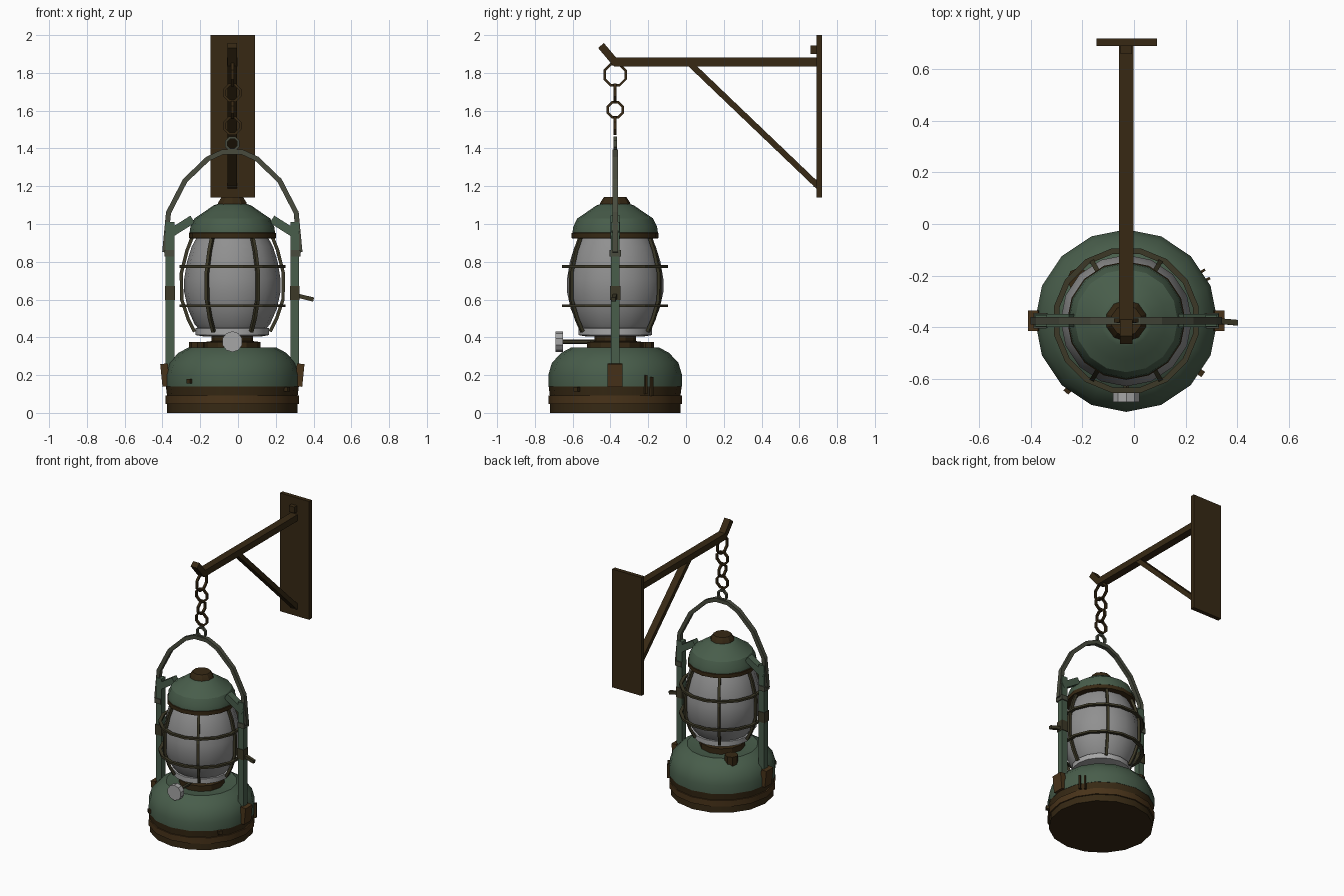
import bpy, bmesh
from math import sin, cos, pi, radians
from mathutils import Vector, Matrix

if "Cube" in bpy.data.objects:
    bpy.data.objects.remove(bpy.data.objects["Cube"])

AX, AY = -0.03, -0.375          # lantern axis
X, Y, Z = Vector((1, 0, 0)), Vector((0, 1, 0)), Vector((0, 0, 1))


def material(name, r, g, b):
    m = bpy.data.materials.new(name)
    m.use_nodes = True
    m.diffuse_color = (r, g, b, 1)
    m.node_tree.nodes["Principled BSDF"].inputs["Base Color"].default_value = (r, g, b, 1)
    return m


GREEN = material("green paint", 0.065, 0.11, 0.07)
BROWN = material("dark rusty metal", 0.038, 0.022, 0.007)
RUST = material("worn rust band", 0.065, 0.033, 0.01)
OLIVE = material("olive wire", 0.045, 0.04, 0.02)
STEEL = material("grey green handle", 0.065, 0.07, 0.048)
GLASS = material("frosted glass", 0.28, 0.28, 0.28)
PALE = material("pale metal", 0.38, 0.38, 0.38)


def finish(name, bm, mat, smooth=None):
    bmesh.ops.recalc_face_normals(bm, faces=bm.faces)
    me = bpy.data.meshes.new(name)
    bm.to_mesh(me)
    bm.free()
    ob = bpy.data.objects.new(name, me)
    bpy.context.collection.objects.link(ob)
    me.materials.append(mat)
    if smooth:
        bpy.ops.object.select_all(action='DESELECT')
        ob.select_set(True)
        bpy.context.view_layer.objects.active = ob
        bpy.ops.object.shade_smooth_by_angle(angle=radians(smooth))
    return ob


def lathe(name, profile, mat, n=16, at=(AX, AY, 0), axis=Z, smooth=27):
    """Closed solid turned from (radius, height) pairs."""
    bm = bmesh.new()
    turn = Matrix.Translation(at) @ Z.rotation_difference(axis).to_matrix().to_4x4()
    rings = [[bm.verts.new(turn @ Vector((r * sin(2 * pi * i / n), -r * cos(2 * pi * i / n), h)))
              for i in range(n)] for r, h in profile]
    for a, b in zip(rings, rings[1:]):
        for i in range(n):
            j = (i + 1) % n
            bm.faces.new((a[i], a[j], b[j], b[i]))
    bm.faces.new(rings[0])
    bm.faces.new(rings[-1])
    return finish(name, bm, mat, smooth)


def sweep(name, path, normal, mat, wide, deep, closed=False):
    """Rectangular bar along a flat path; deep is measured along the normal."""
    bm = bmesh.new()
    pts = [Vector(p) for p in path]
    k = len(pts)
    rings = []
    for i, p in enumerate(pts):
        before = pts[i - 1] if closed or i else p
        after = pts[(i + 1) % k] if closed or i < k - 1 else p
        side = (after - before).normalized().cross(normal).normalized()
        rings.append([bm.verts.new(p + side * wide / 2 * a + normal * deep / 2 * b)
                      for a, b in ((-1, -1), (1, -1), (1, 1), (-1, 1))])
    for i in range(k if closed else k - 1):
        a, b = rings[i], rings[(i + 1) % k]
        for j in range(4):
            bm.faces.new((a[j], a[j - 3], b[j - 3], b[j]))
    if not closed:
        bm.faces.new(rings[0])
        bm.faces.new(rings[-1])
    return finish(name, bm, mat)


def hoop(name, centre, r, u, v, mat, wide, deep, n=8):
    c = Vector(centre)
    path = [c + (u * cos(a) + v * sin(a)) * r for a in (2 * pi * (i + 0.5) / n for i in range(n))]
    return sweep(name, path, u.cross(v), mat, wide, deep, True)


def box(name, centre, size, mat, spin=0):
    bm = bmesh.new()
    bmesh.ops.create_cube(bm, size=1, matrix=Matrix.Translation(centre)
                          @ Matrix.Rotation(spin, 4, 'Z') @ Matrix.Diagonal((*size, 1)))
    return finish(name, bm, mat)


# Wall bracket
box("wall_plate", (-0.028, 0.705, 1.57), (0.235, 0.03, 0.86), BROWN)
box("bracket_arm", (AX, 0.157, 1.858), (0.055, 1.075, 0.046), BROWN)
sweep("arm_tip", [(AX, -0.37, 1.85), (AX, -0.45, 1.945)], X, BROWN, 0.04, 0.05)
sweep("bracket_brace", [(AX, 0.02, 1.85), (AX, 0.7, 1.2)], X, BROWN, 0.032, 0.05)
box("upper_bolt", (AX, 0.675, 1.922), (0.045, 0.03, 0.045), BROWN)
box("lower_bolt", (AX, 0.69, 1.215), (0.05, 0.03, 0.04), BROWN)

# Chain, links alternating in direction
for i, (z, r) in enumerate([(1.79, 0.06), (1.695, 0.045), (1.605, 0.043), (1.52, 0.045)]):
    hoop("chain_link", (AX, AY, z), r, X if i % 2 else Y, Z, BROWN, 0.014, 0.016)
hoop("handle_ring", (AX, AY, 1.425), 0.035, X, Z, STEEL, 0.014, 0.018)

# Base tank
lathe("base_foot", [(0.345, 0), (0.345, 0.048)], BROWN)
lathe("base_rust_band", [(0.354, 0.048), (0.354, 0.092)], RUST)
lathe("base_upper_band", [(0.346, 0.092), (0.352, 0.14)], BROWN)
lathe("base_tank", [(0.354, 0.14), (0.354, 0.2), (0.335, 0.265), (0.285, 0.318),
                    (0.235, 0.345), (0.17, 0.335)], GREEN)
lathe("burner", [(0.15, 0.33), (0.15, 0.375), (0.11, 0.38), (0.11, 0.42)], BROWN, 12)
lathe("filler_cap", [(0.045, 0.3), (0.045, 0.375)], BROWN, 8, (-0.215, -0.215, 0))

# Globe and its collar
lathe("globe_collar", [(0.155, 0.405), (0.195, 0.412), (0.195, 0.448), (0.17, 0.45)], PALE)
lathe("glass_globe", [(0.175, 0.44), (0.2, 0.47), (0.235, 0.55), (0.255, 0.64), (0.255, 0.71),
                      (0.24, 0.8), (0.215, 0.88), (0.185, 0.935)], GLASS, smooth=24)

# Hood
lathe("hood_rim", [(0.215, 0.922), (0.23, 0.925), (0.23, 0.952), (0.222, 0.956)], BROWN)
lathe("hood", [(0.226, 0.955), (0.222, 0.985), (0.2, 1.03), (0.155, 1.06),
               (0.1, 1.098), (0.08, 1.105)], GREEN)
lathe("hood_cap", [(0.083, 1.095), (0.078, 1.115), (0.06, 1.142)], BROWN, 10)

# Wire cage
for z in (0.568, 0.775):
    hoop("cage_hoop", (AX, AY, z), 0.275, X, Y, OLIVE, 0.022, 0.014, 16)
for i in range(6):
    d = Vector((cos(i * pi / 3), sin(i * pi / 3), 0))
    wire = [Vector((AX, AY, z)) + d * r for r, z in
            ((0.2, 0.43), (0.235, 0.5), (0.268, 0.6), (0.27, 0.74), (0.24, 0.86), (0.21, 0.935))]
    sweep("cage_wire", wire, d.cross(Z), OLIVE, 0.018, 0.018)

# Side frame, both sides
for side, s in (("left", 1), ("right", -1)):
    box(side + "_post", (AX + s * 0.33, AY, 0.6), (0.045, 0.045, 0.82), GREEN)
    sweep(side + "_shoulder", [(AX + s * 0.345, AY, 0.94), (AX + s * 0.21, AY, 1.025)],
          Y, GREEN, 0.045, 0.05)
    box(side + "_post_sleeve", (AX + s * 0.33, AY, 0.635), (0.052, 0.054, 0.075), OLIVE)
    box(side + "_pivot", (AX + s * 0.335, AY, 0.845), (0.05, 0.06, 0.035), STEEL)
    sweep(side + "_clamp", [(AX + s * 0.35, AY, 0.14), (AX + s * 0.362, AY, 0.26)],
          Y, RUST, 0.04, 0.08)

# Carrying handle, mirrored about the axis
half = [(0.358, 0.85), (0.338, 1.06), (0.25, 1.23), (0.13, 1.345), (0.05, 1.382)]
arc = [(-x, z) for x, z in half] + [(x, z) for x, z in reversed(half)]
sweep("carrying_handle", [(AX + x, AY, z) for x, z in arc], Y, STEEL, 0.027, 0.03)

# Wick knob and lift lever
lathe("wick_knob", [(0.055, 0), (0.055, 0.04)], PALE, 10, (AX, -0.65, 0.377), -Y)
lathe("wick_shaft", [(0.012, 0), (0.012, 0.18)], OLIVE, 6, (AX, -0.48, 0.377), -Y)
sweep("lift_lever", [(0.31, AY, 0.622), (0.4, AY - 0.008, 0.6)], Y, OLIVE, 0.022, 0.022)

# Small rivets and pins around the base
for a, z, h in ((230, 0.168, 0.025), (325, 0.125, 0.025), (27, 0.15, 0.1), (33, 0.14, 0.1)):
    t = radians(a)
    w = 0.025 if h < 0.05 else 0.01
    box("base_rivet", (AX + 0.352 * cos(t), AY + 0.352 * sin(t), z), (0.025, w, h), BROWN, t)
